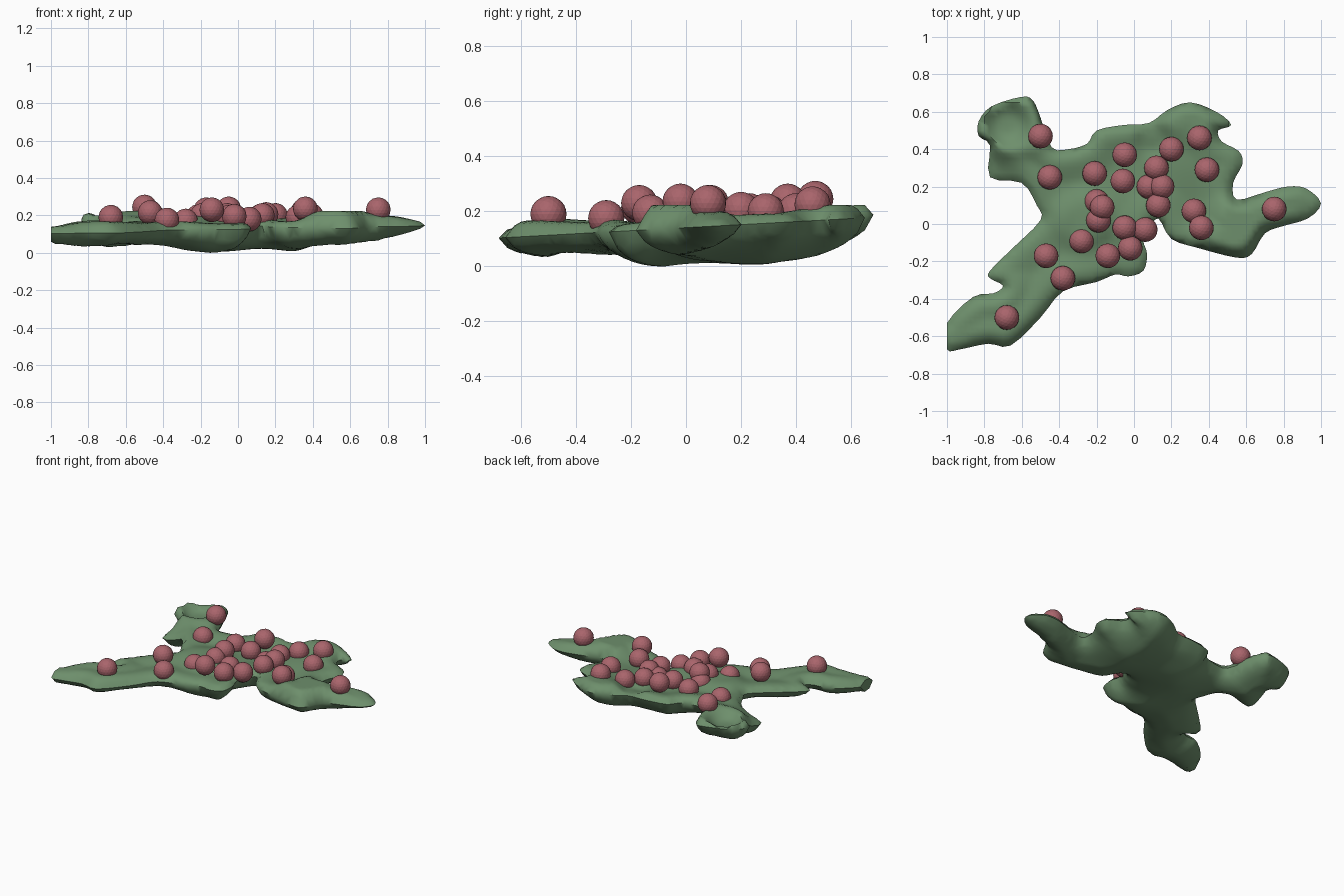
import bpy, bmesh
from math import sin, sqrt, exp
from mathutils import Vector
from mathutils.geometry import delaunay_2d_cdt, intersect_point_line

default_cube = bpy.data.objects.get("Cube")
if default_cube:
    bpy.data.objects.remove(default_cube, do_unlink=True)


def make_material(name, colour):
    mat = bpy.data.materials.new(name)
    mat.use_nodes = True
    mat.diffuse_color = colour
    mat.node_tree.nodes["Principled BSDF"].inputs["Base Color"].default_value = colour
    return mat


def add_object(name, bm, material, smooth):
    mesh = bpy.data.meshes.new(name)
    bm.to_mesh(mesh)
    bm.free()
    obj = bpy.data.objects.new(name, mesh)
    bpy.context.collection.objects.link(obj)
    mesh.materials.append(material)
    for poly in mesh.polygons:
        poly.use_smooth = smooth
    return obj


moss_green = make_material("moss green", (0.155, 0.275, 0.15, 1))
berry_pink = make_material("berry pink", (0.40, 0.13, 0.15, 1))

# Outline of the lobed pad, in hundredths
OUTLINE = [
    (-60, 68), (-54, 66), (-50, 57), (-44, 41), (-35, 40), (-25, 43), (-20, 50),
    (-5, 53), (8, 54), (18, 61), (30, 65), (44, 60), (52, 53), (45, 50), (47, 44),
    (56, 39), (58, 32), (53, 22), (55, 13), (70, 17), (82, 20), (92, 19), (100, 11),
    (93, 3), (80, -1), (70, -5), (63, -16), (55, -18), (35, -13), (20, -8), (13, 3),
    (8, -3), (5, -9), (7, -16), (5, -25), (-3, -28), (-10, -27), (-20, -31),
    (-38, -36), (-50, -50), (-66, -65), (-78, -64), (-93, -67), (-100, -67),
    (-100, -53), (-86, -39), (-75, -37), (-70, -33), (-77, -29), (-77, -25),
    (-65, -13), (-50, 2), (-52, 10), (-60, 22), (-77, 25), (-77, 42), (-83, 47),
    (-83, 55), (-76, 63),
]


def smooth_loop(points, steps):
    """Closed Catmull-Rom curve through the points."""
    loop = []
    n = len(points)
    for i in range(n):
        a, b, c, d = (points[(i + k - 1) % n] for k in range(4))
        for s in range(steps):
            t = s / steps
            loop.append(b + (c - a) * t / 2
                        + (a * 2 - b * 5 + c * 4 - d) * t ** 2 / 2
                        + (b * 3 - a - c * 3 + d) * t ** 3 / 2)
    return loop


rim = smooth_loop([Vector(p) / 100 for p in reversed(OUTLINE)], 3)
for p in rim:
    p.x = max(-1, min(1, p.x))
# The arm on the right is cut off square, so its end is not a rounded rim
rim_edges = [(a, b) for a, b in zip(rim, rim[1:] + rim[:1]) if a.x + b.x > -1.999]


def rim_distance(p):
    best = 9
    for a, b in rim_edges:
        if (a - p).length > best + 0.1:
            continue
        q, t = intersect_point_line(p, a, b)
        q = a.lerp(b, max(0, min(1, t)))
        best = min(best, (q.to_2d() - p).length)
    return best


def rounded(t):
    return sqrt(1 - (1 - min(t, 1)) ** 2)


def ramp(t):
    return max(0, min(1, t))


def bump(p, x, y, radius):
    return exp(-(((p.x - x) ** 2 + (p.y - y) ** 2) / radius ** 2) ** 2)


# Surface heights: rounded rim, underside deepest in the middle, top cut flat
def edge_height(p):
    z = 0.143 + 0.055 * p.y + 0.015 * bump(p, -0.68, 0.55, 0.2)
    return z - 0.06 * bump(p, -0.82, 0.25, 0.19)


def top_height(p, d):
    lumps = 0.01 * sin(9 * p.x + 2) * sin(11 * p.y + 1)
    z = edge_height(p) + (0.035 + lumps) * rounded(d / 0.07)
    z -= 0.02 * ramp((d - 0.08) / 0.1)
    raised = 0.06 * bump(p, 0.53, -0.04, 0.17) + 0.03 * bump(p, 0.3, 0.56, 0.14)
    raised += 0.055 * bump(p, -0.68, 0.53, 0.2) + 0.045 * bump(p, -0.27, 0.02, 0.16)
    raised += 0.015 * bump(p, -0.7, -0.5, 0.25) + 0.015 * bump(p, 0.78, 0.09, 0.13)
    z = min(z + raised * ramp(d / 0.05), 0.226)
    z -= 0.06 * bump(p, -0.68, 0.53, 0.11)
    return z - 0.03 * bump(p, 0.1, 0.45, 0.09)


def bottom_height(p, d):
    lumps = 0.01 * sin(13 * p.x) * sin(12 * p.y + 1)
    deep = min(d / 0.26, 1)
    depth = (0.057 + lumps) * rounded(d / 0.09) + 0.085 * deep * (2 - deep)
    limb = 0.38 * ramp((-p.x - 0.15) / 0.35) * ramp((0.4 - p.y) / 0.2)
    limb += 0.25 * ramp((p.x - 0.3) / 0.2) + 0.4 * ramp((p.x - 0.75) / 0.2)
    return edge_height(p) - depth * (1 - limb)


# Lobed pad: triangulated outline raised into a top and bottom skin
STEP = 0.025
points = list(rim)
for i in range(-39, 41):
    for j in range(-28, 29):
        p = Vector((i, j)) * STEP
        if rim_distance(p) > 0.012:
            points.append(p)
flat, _, tris, _, _, _ = delaunay_2d_cdt(points, [], [list(range(len(rim)))], 1, 1e-5)

bm = bmesh.new()
top, bottom = {}, {}
for k in sorted({k for tri in tris for k in tri}):
    p = flat[k]
    d = rim_distance(p)
    if d < 1e-3:
        top[k] = bottom[k] = bm.verts.new((p.x, p.y, edge_height(p)))
    else:
        top[k] = bm.verts.new((p.x, p.y, top_height(p, d)))
        bottom[k] = bm.verts.new((p.x, p.y, bottom_height(p, d)))
for tri in tris:
    bm.faces.new([top[k] for k in tri])
    if {bottom[k] for k in tri} - {top[k] for k in tri}:
        bm.faces.new([bottom[k] for k in reversed(tri)])
bmesh.ops.holes_fill(bm, edges=[e for e in bm.edges if e.is_boundary], sides=0)
bmesh.ops.recalc_face_normals(bm, faces=bm.faces)
lowest = min(v.co.z for v in bm.verts)
bmesh.ops.translate(bm, verts=bm.verts, vec=(0, 0, -lowest))
pad = add_object("lobed_pad", bm, moss_green, True)
bpy.context.view_layer.objects.active = pad
pad.select_set(True)
bpy.ops.object.shade_smooth_by_angle(angle=1)

# Berries scattered over the pad: centres in hundredths
BERRIES = [
    (-50, 47, 24.5), (-45, 25, 19), (-21, 27, 19.5), (-5, 37, 23.5), (-6, 23, 20),
    (20, 40, 20), (35, 46, 22.5), (39, 29, 20), (12, 30, 19.5), (8, 20, 17.5),
    (15, 20, 20.5), (13, 10, 20), (-17, 9, 23), (-19, 2, 20), (-20, 12, 18),
    (-5, -2, 19), (6, -3, 18), (-2, -13, 19.5), (-14, -17, 23), (-28, -9, 17),
    (-47, -17, 21.5), (-38, -29, 17.5), (-68, -50, 19), (32, 7, 19),
    (36, -2, 23.5), (75, 8, 23),
]
for number, centre in enumerate(BERRIES, 1):
    bm = bmesh.new()
    bmesh.ops.create_icosphere(bm, subdivisions=3, radius=0.066)
    berry = add_object(f"berry_{number}", bm, berry_pink, False)
    berry.location = Vector(centre) / 100
